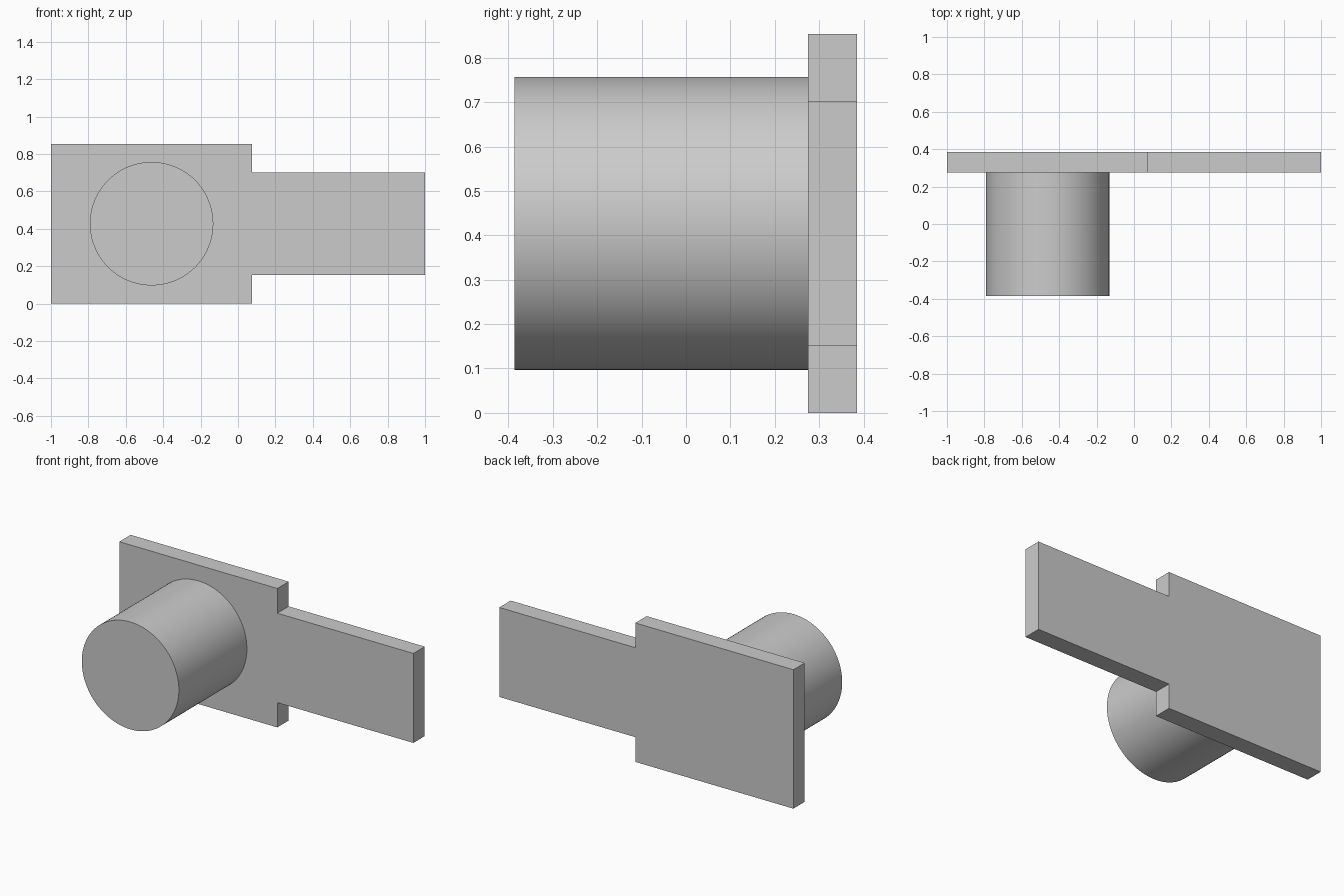
import bpy, bmesh, math
from mathutils import Matrix

cube = bpy.data.objects.get("Cube")
if cube:
    bpy.data.objects.remove(cube, do_unlink=True)

grey = bpy.data.materials.new("light_grey")
grey.use_nodes = True
COLOUR = (0.6, 0.6, 0.6, 1)
grey.diffuse_color = COLOUR
grey.node_tree.nodes["Principled BSDF"].inputs["Base Color"].default_value = COLOUR

FRONT, BACK = 0.275, 0.385   # plate faces along y
MID_Z = 0.427


def add_object(name, bm):
    bmesh.ops.recalc_face_normals(bm, faces=bm.faces)
    mesh = bpy.data.meshes.new(name)
    bm.to_mesh(mesh)
    bm.free()
    mesh.materials.append(grey)
    obj = bpy.data.objects.new(name, mesh)
    bpy.context.collection.objects.link(obj)
    return obj


# Stepped plate: upper half of the outline, mirrored about the middle height
half = [(-1, 0.427), (0.075, 0.427), (0.075, 0.275), (1, 0.275)]
outline = half + [(x, -h) for x, h in reversed(half)]
bm = bmesh.new()
face = bm.faces.new([bm.verts.new((x, FRONT, MID_Z + h)) for x, h in outline])
extruded = bmesh.ops.extrude_face_region(bm, geom=[face])["geom"]
bmesh.ops.translate(bm, vec=(0, BACK - FRONT, 0),
                    verts=[v for v in extruded if isinstance(v, bmesh.types.BMVert)])
add_object("stepped_plate", bm)

# Round peg standing out from the front of the plate
peg_tip = -0.386
bm = bmesh.new()
place = Matrix.Translation((-0.462, (peg_tip + FRONT) / 2, MID_Z)) @ Matrix.Rotation(math.pi / 2, 4, 'X')
bmesh.ops.create_cone(bm, cap_ends=True, segments=96, radius1=0.33, radius2=0.33,
                      depth=FRONT - peg_tip, matrix=place)
peg = add_object("round_peg", bm)
bpy.ops.object.select_all(action='DESELECT')
peg.select_set(True)
bpy.context.view_layer.objects.active = peg
bpy.ops.object.shade_smooth_by_angle(angle=math.radians(30))
